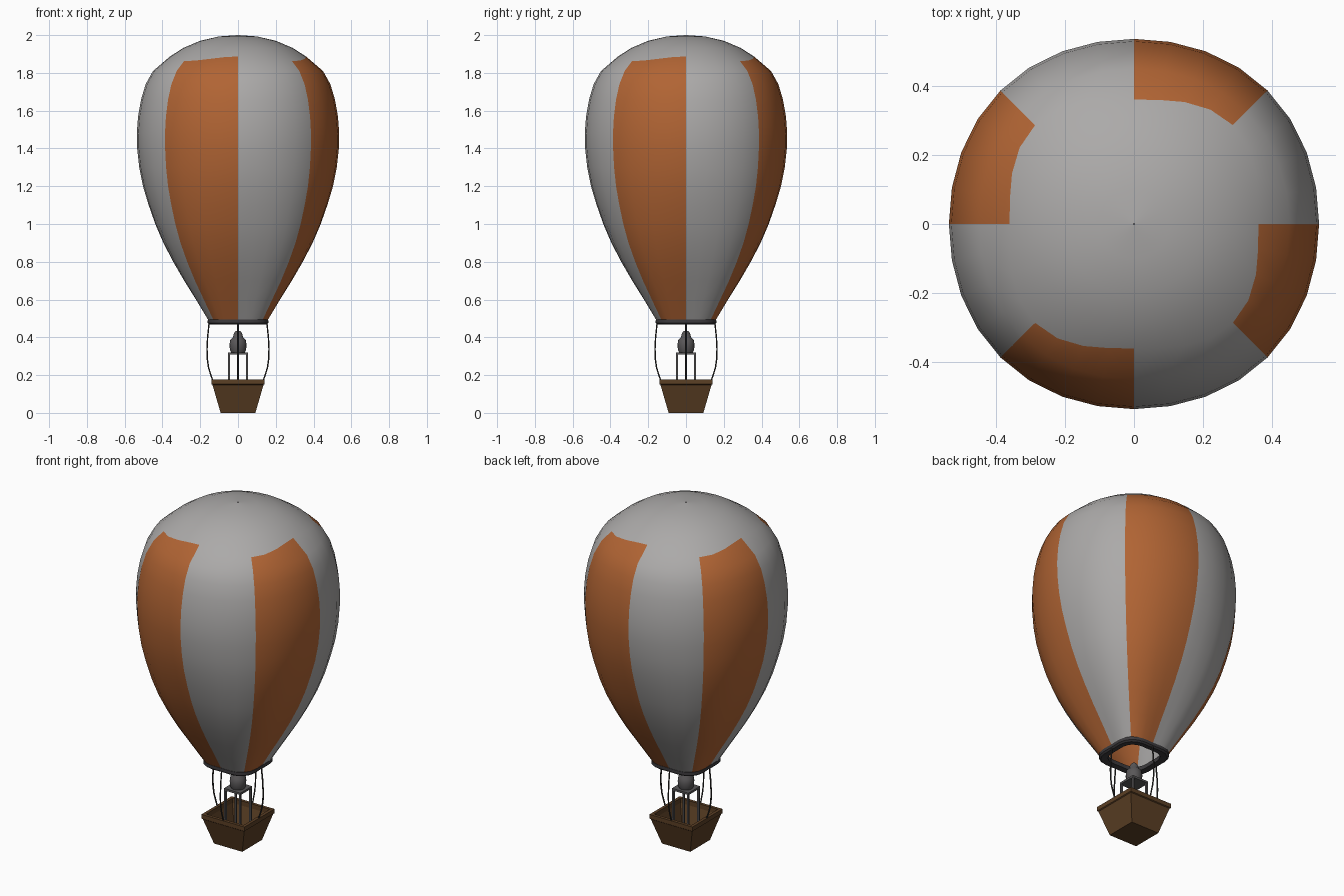
import bpy, bmesh, math
from mathutils import Vector

if "Cube" in bpy.data.objects:
    bpy.data.objects.remove(bpy.data.objects["Cube"])


def mat(name, col):
    m = bpy.data.materials.new(name)
    m.diffuse_color = (*col, 1)
    m.use_nodes = True
    m.node_tree.nodes["Principled BSDF"].inputs["Base Color"].default_value = m.diffuse_color
    return m


GREY = mat("light grey fabric", (0.41, 0.40, 0.395))
ORANGE = mat("orange fabric", (0.44, 0.128, 0.034))
DARK = mat("dark ring", (0.045, 0.042, 0.046))
METAL = mat("burner metal", (0.10, 0.095, 0.098))
WICKER = mat("brown wicker", (0.105, 0.05, 0.018))
ROPE = mat("dark rope", (0.035, 0.032, 0.03))


def finish(name, bm, mats, smooth=None):
    me = bpy.data.meshes.new(name)
    bm.to_mesh(me)
    bm.free()
    ob = bpy.data.objects.new(name, me)
    bpy.context.collection.objects.link(ob)
    for m in mats:
        me.materials.append(m)
    if smooth:
        bpy.ops.object.select_all(action='DESELECT')
        ob.select_set(True)
        bpy.context.view_layer.objects.active = ob
        bpy.ops.object.shade_smooth_by_angle(angle=math.radians(smooth))
    return ob


def loft(rows, n, point, closed=False, cap=False, start=0.0):
    """Join rings of n points; point(row, angle) gives each position."""
    bm = bmesh.new()
    rings = [[bm.verts.new(point(r, start + 2 * math.pi * i / n)) for i in range(n)]
             for r in rows]
    pairs = list(zip(rings, rings[1:])) + ([(rings[-1], rings[0])] if closed else [])
    for a, b in pairs:
        for i in range(n):
            j = (i + 1) % n
            bm.faces.new((a[i], a[j], b[j], b[i]))
    if cap:
        bm.faces.new(rings[0][::-1])
        bm.faces.new(rings[-1])
    return bm


def squarish(row, a):
    """Round at the equator, squarer towards the mouth."""
    r, z = row
    e = 0.02 + 0.16 * (max(0, 1.45 - z) / 0.96) ** 1.5
    k = r * (1 + e * math.sin(2 * a) ** 2)
    return (k * math.cos(a), k * math.sin(a), z)


# envelope, with eight gores coloured alternately below the crown
BORDER = (0.36, 1.887)
PROFILE = [(0.152, 0.485), (0.222, 0.6), (0.285, 0.7), (0.343, 0.8), (0.395, 0.9),
           (0.438, 1.0), (0.473, 1.1), (0.503, 1.2), (0.523, 1.3), (0.534, 1.4),
           (0.536, 1.48), (0.529, 1.57), (0.513, 1.66), (0.489, 1.74), (0.45, 1.81),
           BORDER, (0.29, 1.932), (0.20, 1.97), (0.10, 1.993), (0.002, 2.0)]


def envelope_point(row, a):
    if row == BORDER:      # panel tops slope down towards the diagonals
        t = math.sin(2 * a) ** 2
        row = (0.36 + 0.037 * t, 1.887 - 0.025 * t)
    return squarish(row, a)


bm = loft(PROFILE, 32, envelope_point)
for f in bm.faces:
    row, seg = divmod(f.index if f.index >= 0 else 0, 32)
bm.faces.index_update()
for f in bm.faces:
    row, seg = divmod(f.index, 32)
    if row < PROFILE.index(BORDER) and (seg // 4) % 2 == 1:
        f.material_index = 1
finish("envelope", bm, [GREY, ORANGE], 60)

# mouth ring
finish("mouth_ring", loft([(0.15, 0.468), (0.159, 0.476), (0.159, 0.494), (0.15, 0.497),
                           (0.118, 0.495), (0.118, 0.472)], 32, squarish, closed=True),
       [DARK], 40)


# basket: hollow square tub with a straight rim
def square(row, a):
    h, z = row
    k = h * math.sqrt(2)
    return (k * math.cos(a), k * math.sin(a), z)


finish("basket", loft([(0.092, 0.0), (0.135, 0.148), (0.14, 0.152), (0.14, 0.177),
                       (0.122, 0.177), (0.122, 0.15), (0.08, 0.015)], 4, square,
                      cap=True, start=math.pi / 4), [WICKER])


# burner stand
def box(bm, c, s):
    vs = bmesh.ops.create_cube(bm, size=1)["verts"]
    bmesh.ops.scale(bm, vec=s, verts=vs)
    bmesh.ops.translate(bm, vec=c, verts=vs)


bm = bmesh.new()
for sx in (-1, 1):
    for sy in (-1, 1):
        box(bm, (0.048 * sx, 0.048 * sy, 0.163), (0.011, 0.011, 0.3))
box(bm, (0, 0, 0.315), (0.108, 0.108, 0.012))
finish("burner_stand", bm, [METAL])

# burner bottle


def round_point(row, a):
    return (row[0] * math.cos(a), row[0] * math.sin(a), row[1])


finish("burner", loft([(0.036, 0.318), (0.043, 0.335), (0.045, 0.36), (0.041, 0.387),
                       (0.026, 0.402), (0.024, 0.415), (0.014, 0.433)], 16,
                      round_point, cap=True), [METAL], 40)

# ropes, bowed outwards, one in the middle of each side
for i, side in enumerate(("right", "back", "left", "front")):
    a = i * math.pi / 2
    cu = bpy.data.curves.new("rope_" + side, 'CURVE')
    cu.dimensions = '3D'
    cu.bevel_depth = 0.0042
    cu.bevel_resolution = 1
    cu.use_fill_caps = True
    sp = cu.splines.new('POLY')
    pts = [(0.131, 0.165), (0.142, 0.195), (0.156, 0.24), (0.163, 0.29),
           (0.164, 0.34), (0.161, 0.40), (0.153, 0.475)]
    sp.points.add(len(pts) - 1)
    for p, (r, z) in zip(sp.points, pts):
        p.co = (r * math.cos(a), r * math.sin(a), z, 1)
    cu.materials.append(ROPE)
    bpy.context.collection.objects.link(bpy.data.objects.new("rope_" + side, cu))
